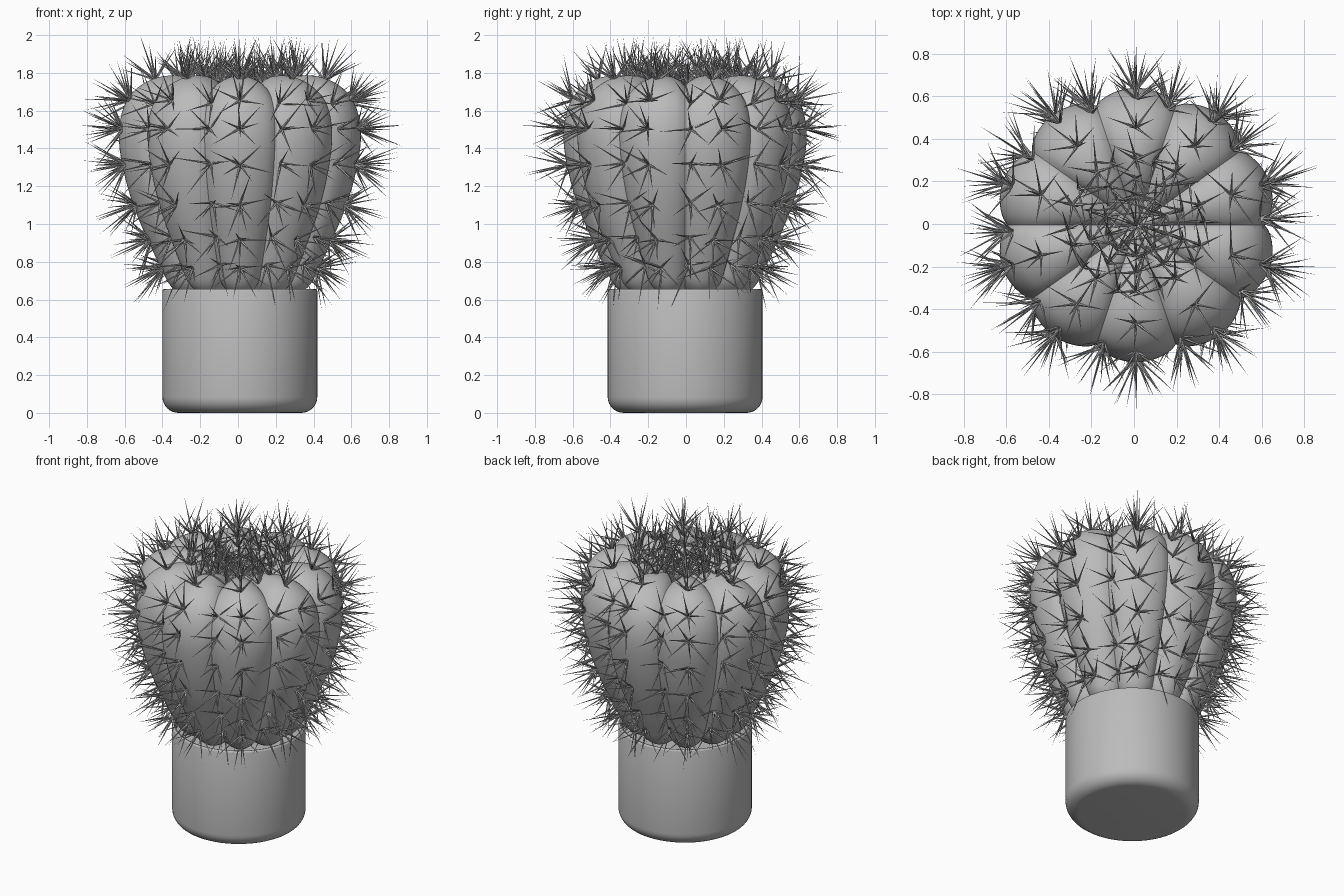
import bpy, bmesh, math, random
from mathutils import Vector

random.seed(4)
cube = bpy.data.objects.get("Cube")
if cube:
    bpy.data.objects.remove(cube, do_unlink=True)

GREY = (0.5, 0.5, 0.5, 1)
grey = bpy.data.materials.new("plain_grey")
grey.use_nodes = True
grey.diffuse_color = GREY
grey.node_tree.nodes["Principled BSDF"].inputs["Base Color"].default_value = GREY

CENTRE = Vector((0.01, -0.005, 0))
RIBS = 10


def finish(name, bm, angle):
    """Turn a bmesh into a named object, smooth below the given angle."""
    bmesh.ops.recalc_face_normals(bm, faces=bm.faces)
    mesh = bpy.data.meshes.new(name)
    bm.to_mesh(mesh)
    bm.free()
    mesh.materials.append(grey)
    obj = bpy.data.objects.new(name, mesh)
    bpy.context.collection.objects.link(obj)
    obj.location = CENTRE
    bpy.ops.object.select_all(action='DESELECT')
    obj.select_set(True)
    bpy.context.view_layer.objects.active = obj
    bpy.ops.object.shade_smooth_by_angle(angle=math.radians(angle))


def skin(bm, rings):
    """Bridge closed rings of points, then cap both ends."""
    rows = [[bm.verts.new(p) for p in ring] for ring in rings]
    n = len(rows[0])
    for a, b in zip(rows, rows[1:]):
        for i in range(n):
            j = (i + 1) % n
            bm.faces.new((a[i], a[j], b[j], b[i]))
    bm.faces.new(rows[0])
    bm.faces.new(rows[-1])


# Pot: rounded foot, thin rim, inner wall and soil level
def circle(r, z, n=64):
    return [Vector((r * math.cos(math.tau * i / n), r * math.sin(math.tau * i / n), z))
            for i in range(n)]


FOOT = 0.085
pot_profile = [(0.41 - FOOT + FOOT * math.sin(a), FOOT - FOOT * math.cos(a))
               for a in (math.pi / 2 * k / 8 for k in range(9))]
pot_profile += [(0.41, 0.645), (0.407, 0.653), (0.40, 0.657), (0.39, 0.653),
                (0.385, 0.64), (0.385, 0.60)]
bm = bmesh.new()
skin(bm, [circle(r, z) for r, z in pot_profile])
finish("pot", bm, 50)

# Cactus body: ribbed lathe with a sunken crown
PROFILE = [Vector(p) for p in (
    (0.01, .60), (.25, .61), (.36, .66), (.42, .76), (.485, .90), (.55, 1.05),
    (.605, 1.22), (.64, 1.40), (.64, 1.53), (.61, 1.64), (.55, 1.72),
    (.45, 1.775), (.33, 1.785), (.22, 1.755), (.12, 1.70), (0.01, 1.67))]
LAST = len(PROFILE) - 1


def profile(t):
    """Smooth curve through the profile points."""
    i = min(int(t), LAST - 1)
    f = t - i
    a, b, c, d = (PROFILE[max(0, min(LAST, i + k))] for k in (-1, 0, 1, 2))
    return 0.5 * (2 * b + (c - a) * f + (2 * a - 5 * b + 4 * c - d) * f * f
                  + (3 * b - a - 3 * c + d) * f ** 3)


def profile_normal(t):
    d = profile(min(t + 0.02, LAST)) - profile(max(t - 0.02, 0))
    return Vector((d.y, -d.x)).normalized()


def spin(p, angle):
    return Vector((p.x * math.cos(angle) * 1.025, p.x * math.sin(angle), p.y))


def surface(t, angle, sink=0.0):
    """Point on the ribbed skin, pushed inwards by sink."""
    p = profile(t)
    bulge = abs(math.sin(angle * RIBS / 2)) ** 0.7
    depth = min(0.055, p.x * 0.2) * (1 - bulge)
    return spin(p - profile_normal(t) * (depth + sink), angle)


STEPS = RIBS * 16
bm = bmesh.new()
skin(bm, [[surface(k / 4, math.tau * i / STEPS) for i in range(STEPS)]
          for k in range(LAST * 4 + 1)])
finish("cactus_body", bm, 40)


# Spines: star-shaped clusters on the crest of every rib and beside the grooves
def spine(bm, base, direction, length, radius=0.007, sides=5):
    side = direction.orthogonal().normalized()
    other = direction.cross(side)
    tip = base + direction * length
    tip.z = min(tip.z, 2.0)
    top = bm.verts.new(tip)
    foot = [bm.verts.new(base + radius * (side * math.cos(a) + other * math.sin(a)))
            for a in (math.tau * i / sides for i in range(sides))]
    for i in range(sides):
        bm.faces.new((foot[i], foot[(i + 1) % sides], top))
    bm.faces.new(foot)


def cluster(bm, base, normal, count):
    side = normal.orthogonal().normalized()
    other = normal.cross(side)
    turn = random.uniform(0, math.tau)
    spine(bm, base, normal, random.uniform(.2, .26))
    for i in range(count):
        a = turn + math.tau * i / count + random.uniform(-.3, .3)
        tilt = math.radians(random.uniform(20, 65))
        out = side * math.cos(a) + other * math.sin(a)
        spine(bm, base, normal * math.cos(tilt) + out * math.sin(tilt),
              random.uniform(.16, .27))


SIDE_ROWS = (3.05, 4.1, 5.3, 6.5, 7.8, 9.2)
CROWN_ROWS = (10.9, 12.2, 13, 13.8)
bm = bmesh.new()
for rib in range(RIBS):
    crest = math.tau * (rib + 0.5) / RIBS
    beside = crest + math.radians(21)
    columns = [(crest, SIDE_ROWS, 7), (crest, CROWN_ROWS, 6),
               (beside, SIDE_ROWS, 5), (beside, CROWN_ROWS[1:2], 4)]
    for angle, rows, count in columns:
        for t in rows:
            normal = spin(profile_normal(t), angle).normalized()
            cluster(bm, surface(t, angle, 0.008), normal, count)
cluster(bm, Vector((0, 0, 1.66)), Vector((0, 0, 1)), 14)
finish("spines", bm, 30)
